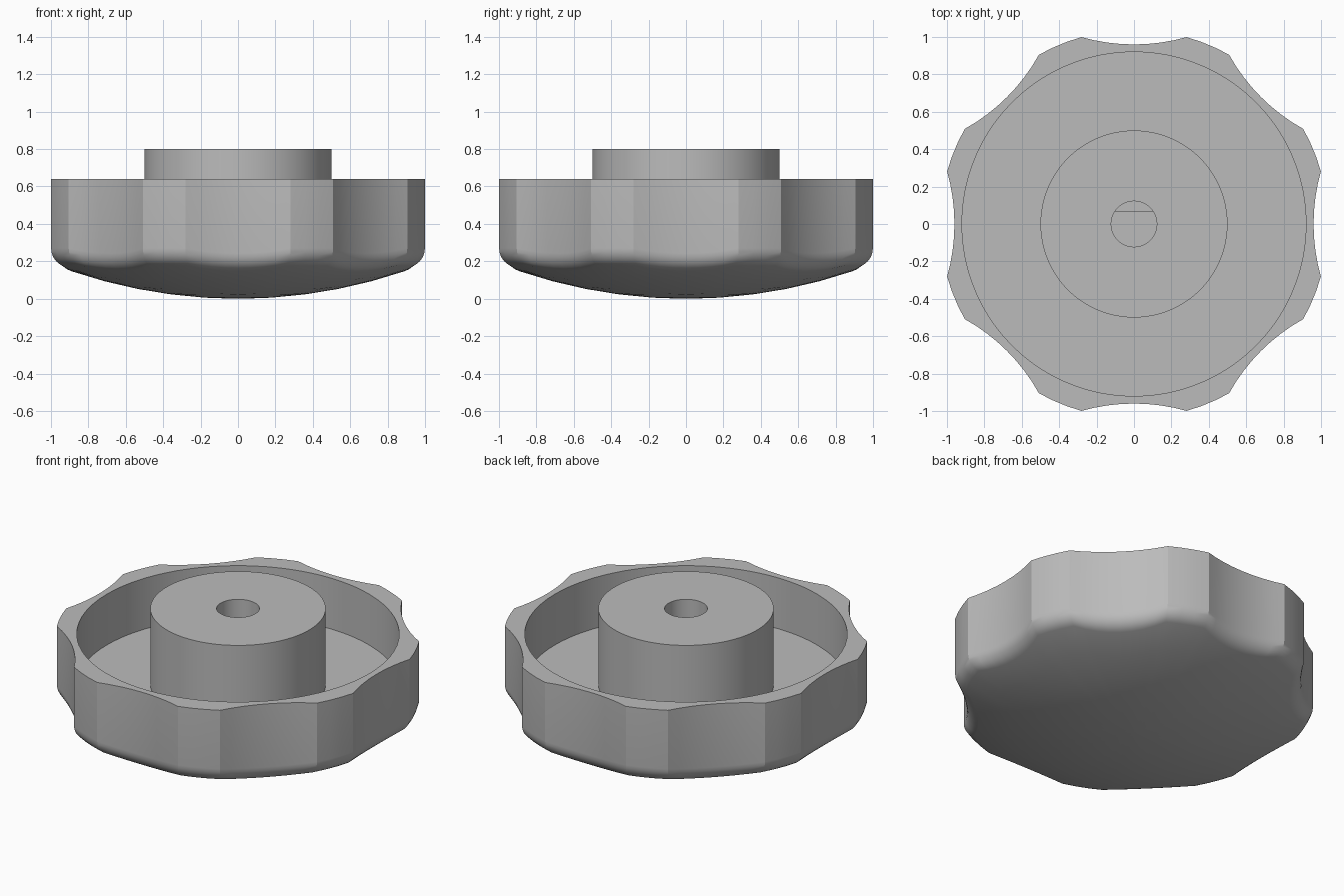
import bpy, bmesh
from math import sin, cos, atan2, hypot, sqrt, radians, pi

if "Cube" in bpy.data.objects:
    bpy.data.objects.remove(bpy.data.objects["Cube"])

grey = bpy.data.materials.new("plain_grey")
grey.use_nodes = True
grey.diffuse_color = (0.5, 0.5, 0.5, 1)
grey.node_tree.nodes["Principled BSDF"].inputs["Base Color"].default_value = (0.5, 0.5, 0.5, 1)

LOBE_R, DIP_R, TOP, FLOOR = 1.038, 0.96, 0.64, 0.32
DOME_R, FILLET = 2.77, 0.1


def outline():
    """Polar points of the eight-lobed grip: shallow dips joined by short arcs."""
    half = radians(15.7)
    c = LOBE_R * sin(half)
    sag = LOBE_R * cos(half) - DIP_R
    rad = (c * c + sag * sag) / (2 * sag)
    sweep = atan2(c, rad - sag)
    pts = []
    for k in range(8):
        mid = k * pi / 4
        for i in range(8):
            t = sweep * (i / 4 - 1)
            x, y = DIP_R + rad - rad * cos(t), rad * sin(t)
            pts.append((hypot(x, y), mid + atan2(y, x)))
        for i in range(3):
            pts.append((LOBE_R, mid + half + (pi / 4 - 2 * half) * i / 3))
    return pts


def circle(r, z, n=88):
    return [(r * cos(2 * pi * i / n), r * sin(2 * pi * i / n), z) for i in range(n)]


def polar_ring(pts, radius, height):
    return [(radius(r) * cos(a), radius(r) * sin(a), height(r)) for r, a in pts]


def loft(name, rings, cap_start=False, cap_end=False):
    """Skin a stack of equal-length rings into one object."""
    bm = bmesh.new()
    rows = [[bm.verts.new(p) for p in ring] for ring in rings]
    for a, b in zip(rows, rows[1:]):
        for i in range(len(a)):
            j = (i + 1) % len(a)
            bm.faces.new((a[i], a[j], b[j], b[i]))
    if cap_start:
        bm.faces.new(rows[0][::-1])
    if cap_end:
        bm.faces.new(rows[-1])
    bmesh.ops.remove_doubles(bm, verts=bm.verts, dist=1e-5)
    mesh = bpy.data.meshes.new(name)
    bm.to_mesh(mesh)
    bm.free()
    mesh.materials.append(grey)
    obj = bpy.data.objects.new(name, mesh)
    bpy.context.collection.objects.link(obj)
    bpy.ops.object.select_all(action="DESELECT")
    obj.select_set(True)
    bpy.context.view_layer.objects.active = obj
    bpy.ops.object.shade_smooth_by_angle(angle=radians(25))
    return obj


# Domed underside, rounded edge, grip wall and hollow interior
grip = outline()
dome_z = lambda r: DOME_R - sqrt(DOME_R ** 2 - r * r)
fillet_z = lambda r: DOME_R - sqrt((DOME_R - FILLET) ** 2 - (r - FILLET) ** 2)
dome_edge = lambda r: (r - FILLET) * DOME_R / (DOME_R - FILLET)
rings = []
for f in (0.02, 0.2, 0.4, 0.6, 0.8):
    rings.append(polar_ring(grip, lambda r: f * dome_edge(r), lambda r: dome_z(f * dome_edge(r))))
for i in range(7):
    def turn(r):
        start = atan2(r - FILLET, DOME_R - fillet_z(r))
        return start + (pi / 2 - start) * i / 6
    rings.append(polar_ring(grip, lambda r: r - FILLET + FILLET * sin(turn(r)),
                            lambda r: fillet_z(r) - FILLET * cos(turn(r))))
rings.append(polar_ring(grip, lambda r: r, lambda r: TOP))
rings.append(polar_ring(grip, lambda r: 0.92, lambda r: TOP))
rings.append(polar_ring(grip, lambda r: 0.92, lambda r: FLOOR))
loft("knob_body", rings, cap_start=True, cap_end=True)

# Central hub with a round bore that narrows to a D-shaped socket
HUB_TOP, SHELF, FLAT_Y = 0.8, 0.6, 0.065
d_ring = lambda z: [(x, min(y, FLAT_Y), z) for x, y, z in circle(0.122, z)]
loft("hub", [circle(0.5, FLOOR), circle(0.5, HUB_TOP), circle(0.122, HUB_TOP),
             circle(0.122, SHELF), d_ring(SHELF), d_ring(FLOOR)])
